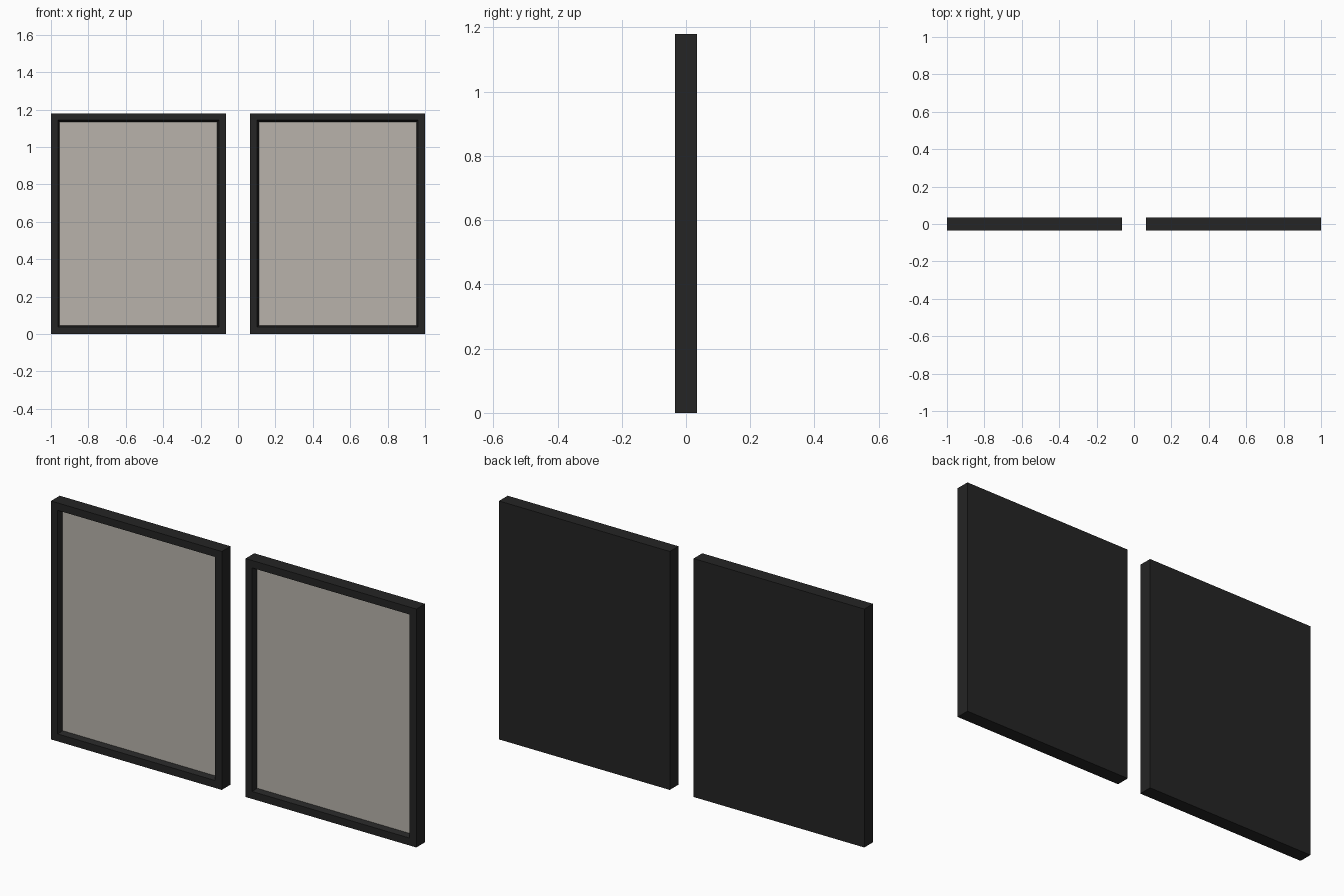
import bpy
import bmesh

cube = bpy.data.objects.get("Cube")
if cube:
    bpy.data.objects.remove(cube, do_unlink=True)

WIDTH, HEIGHT, DEPTH = 0.935, 1.18, 0.068
BORDER, LIP, RECESS = 0.052, 0.013, 0.025


def make_material(name, color):
    mat = bpy.data.materials.new(name)
    mat.use_nodes = True
    mat.diffuse_color = color
    mat.node_tree.nodes["Principled BSDF"].inputs["Base Color"].default_value = color
    return mat


black = make_material("black frame", (0.018, 0.018, 0.018, 1))
grey = make_material("warm grey panel", (0.48, 0.45, 0.41, 1))


def framed_panel(name, x):
    bm = bmesh.new()
    bmesh.ops.create_cube(bm, size=1)
    bmesh.ops.scale(bm, vec=(WIDTH, DEPTH, HEIGHT), verts=bm.verts)
    bm.normal_update()
    front = min(bm.faces, key=lambda f: f.normal.y)
    # Flat border, then a sloping lip down to the recessed panel
    bmesh.ops.inset_region(bm, faces=[front], thickness=BORDER)
    bmesh.ops.inset_region(bm, faces=[front], thickness=LIP, depth=0)
    bmesh.ops.translate(bm, vec=(0, RECESS, 0), verts=front.verts)
    front.material_index = 1
    mesh = bpy.data.meshes.new(name)
    bm.to_mesh(mesh)
    bm.free()
    mesh.materials.append(black)
    mesh.materials.append(grey)
    obj = bpy.data.objects.new(name, mesh)
    obj.location = (x, 0, HEIGHT / 2)
    bpy.context.collection.objects.link(obj)


# Matching pair of framed panels
for side, sign in (("right", -1), ("left", 1)):
    framed_panel(side + "_framed_panel", sign * (1 - WIDTH / 2))
